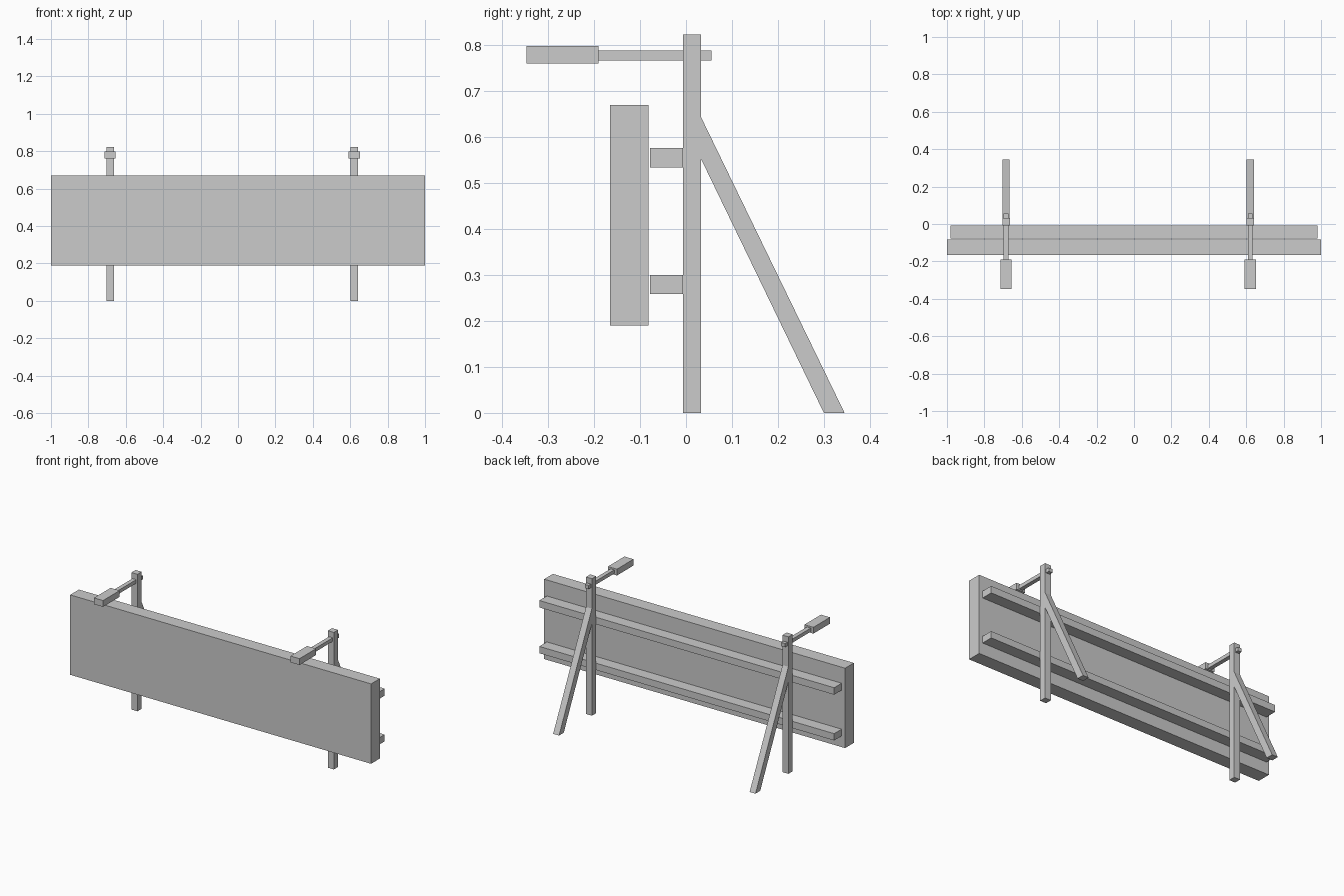
import bpy

if "Cube" in bpy.data.objects:
    bpy.data.objects.remove(bpy.data.objects["Cube"])


def prism(name, profile, x0, x1):
    """Extrude a (y, z) profile along x."""
    n = len(profile)
    verts = [(x, y, z) for x in (x0, x1) for y, z in profile]
    faces = [tuple(range(n))[::-1], tuple(range(n, 2 * n))]
    faces += [(i, (i + 1) % n, (i + 1) % n + n, i + n) for i in range(n)]
    mesh = bpy.data.meshes.new(name)
    mesh.from_pydata(verts, [], faces)
    mesh.update()
    obj = bpy.data.objects.new(name, mesh)
    bpy.context.collection.objects.link(obj)
    return obj


def box(name, x, y, z):
    return prism(name, [(y[0], z[0]), (y[1], z[0]), (y[1], z[1]), (y[0], z[1])], *x)


# Sign board
box("board", (-1, 1), (-0.165, -0.082), (0.19, 0.67))

# Horizontal rails behind the board
box("lower_rail", (-0.98, 0.98), (-0.078, -0.007), (0.259, 0.30))
box("upper_rail", (-0.98, 0.98), (-0.078, -0.007), (0.534, 0.576))

# Two supports, each with post, slanted brace and lamp
for side, cx in (("left", -0.684), ("right", 0.622)):
    span = lambda w: (cx - w / 2, cx + w / 2)
    box(side + "_post", span(0.04), (-0.007, 0.033), (0, 0.823))
    prism(side + "_brace",
          [(0.033, 0.552), (0.30, 0), (0.345, 0), (0.033, 0.643)], *span(0.039))
    box(side + "_lamp_arm", span(0.025), (-0.19, 0.055), (0.767, 0.789))
    box(side + "_lamp_head", span(0.06), (-0.347, -0.19), (0.76, 0.798))
